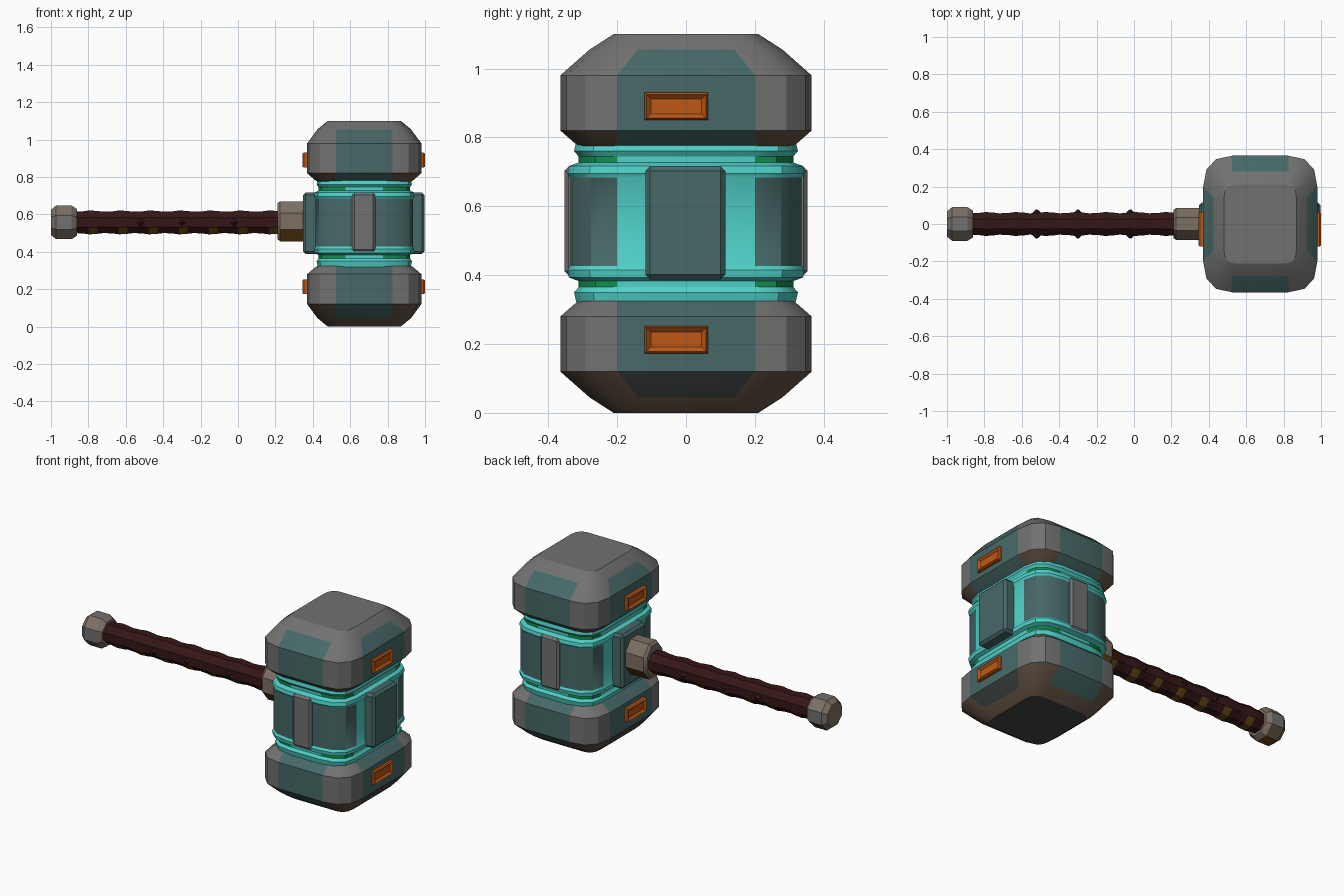
import bpy, bmesh, math
from mathutils import Vector

if "Cube" in bpy.data.objects:
    bpy.data.objects.remove(bpy.data.objects["Cube"])

CX, CZ = 0.675, 0.55          # head centre
COLOURS = {
    "grey_metal": (.165, .165, .165), "teal_panel": (.062, .14, .136),
    "cyan_glow": (.08, .64, .58), "orange": (.51, .095, .008),
    "green": (.006, .27, .075), "dark_leather": (.036, .008, .008),
    "ochre": (.14, .065, .007), "tan_metal": (.2, .16, .125),
    "brown_metal": (.13, .09, .06), "slate": (.055, .064, .062)}
NAMES = list(COLOURS)
MATS = []
for n, c in COLOURS.items():
    m = bpy.data.materials.new(n)
    m.diffuse_color = (*c, 1)
    m.use_nodes = True
    m.node_tree.nodes["Principled BSDF"].inputs["Base Color"].default_value = m.diffuse_color
    MATS.append(m)


def finish(bm, name, smooth=32):
    bmesh.ops.recalc_face_normals(bm, faces=bm.faces)
    me = bpy.data.meshes.new(name)
    bm.to_mesh(me)
    bm.free()
    for m in MATS:
        me.materials.append(m)
    ob = bpy.data.objects.new(name, me)
    bpy.context.collection.objects.link(ob)
    bpy.ops.object.select_all(action='DESELECT')
    ob.select_set(True)
    bpy.context.view_layer.objects.active = ob
    bpy.ops.object.shade_smooth_by_angle(angle=math.radians(smooth))
    return ob


def loft(name, rings, colour):
    """Skin closed rings; colour(i, j) names the colour of band i, side j (j = -1 for ends)."""
    bm = bmesh.new()
    vs = [[bm.verts.new(p) for p in r] for r in rings]
    n = len(rings[0])
    for i in range(len(rings) - 1):
        for j in range(n):
            k = (j + 1) % n
            f = bm.faces.new((vs[i][j], vs[i][k], vs[i + 1][k], vs[i + 1][j]))
            f.material_index = NAMES.index(colour(i, j))
    for i, r in ((0, vs[0]), (len(rings) - 1, vs[-1])):
        bm.faces.new(r).material_index = NAMES.index(colour(i, -1))
    return finish(bm, name)


def head_ring(z, hx, hy, px, py):
    """Rounded rectangle of 16 points; every fourth side (j % 4 == 3) is a flat panel."""
    a, k, b = Vector((hx, py)), Vector((hx, hy)), Vector((px, hy))
    q = [a * (1 - t) ** 2 + k * 2 * t * (1 - t) + b * t * t for t in (0, 1 / 3, 2 / 3, 1)]
    pts = [(p.x, p.y) for p in q] + [(-p.x, p.y) for p in q[::-1]]
    pts += [(-p.x, -p.y) for p in q] + [(p.x, -p.y) for p in q[::-1]]
    return [(CX + x, y, z) for x, y in pts]


def box(name, lo, hi, colour, bevel=.01, recess=None):
    bm = bmesh.new()
    bmesh.ops.create_cube(bm, size=1)
    for v in bm.verts:
        v.co = [(l + h) / 2 + c * (h - l) for l, h, c in zip(lo, hi, v.co)]
    bm.normal_update()
    if recess:                                   # sunken face on the +x or -x side
        f = next(f for f in bm.faces if f.normal.x * recess > .9)
        bmesh.ops.inset_region(bm, faces=[f], thickness=.008)
        for v in f.verts:
            v.co.x += recess * .008
        bmesh.ops.inset_region(bm, faces=[f], thickness=.018)
        for v in f.verts:
            v.co.x -= recess * .012
    elif bevel:
        bmesh.ops.bevel(bm, geom=bm.edges[:], offset=bevel, segments=1, affect='EDGES')
    for f in bm.faces:
        f.material_index = NAMES.index(colour)
    return finish(bm, name)


# striking caps, top and bottom
CAP = [(.225, .25, .31, .15, .20), (.235, .265, .325, .15, .20), (.27, .305, .365, .15, .20),
       (.43, .305, .365, .15, .20), (.505, .25, .28, .15, .14), (.55, .195, .21, .14, .13)]
for s, label in ((1, "top"), (-1, "bottom")):
    def cap_colour(i, j, s=s):
        if j == -1:
            return "grey_metal" if s * (i - 1) > 0 else "slate"
        panel = j % 4 == 3
        if panel and i < 3:
            return "teal_panel"
        if panel and i == 3:
            return "slate" if s < 0 and j in (7, 15) else "teal_panel"
        if (s > 0 and i < 2) or (s < 0 and i >= 3):
            return "brown_metal"
        return "grey_metal"
    loft(label + "_cap", [head_ring(CZ + s * u, *r) for u, *r in CAP], cap_colour)

# glowing core with wrapped corner panels
HALF = [(.25, .245, .315), (.205, .255, .325), (.19, .245, .312), (.172, .245, .312),
        (.162, .265, .340), (.14, .268, .344), (.128, .261, .336)]
prof = [(-u, x, y) for u, x, y in HALF] + [(u, x, y) for u, x, y in HALF[::-1]]


def core_colour(i, j):
    if i == 6 and j not in (7, 15):
        return "teal_panel"
    if i in (2, 10) and j % 4 != 3:
        return "green"
    return "cyan_glow"


loft("glowing_core", [head_ring(CZ + u + .005, x, y, .1, .2) for u, x, y in prof], core_colour)

# grey clasps front and back
for s, label in ((-1, "front"), (1, "back")):
    y0, y1 = sorted((s * .31, s * .353))
    box(label + "_clasp", (.61, y0, .40), (.735, y1, .715), "grey_metal", .012)

# side plates and orange lamps
for s, label in ((1, "right"), (-1, "left")):
    def span(a, b, s=s):
        return sorted((CX - .003 + s * a, CX - .003 + s * b))
    x0, x1 = span(.24, .325)
    box(label + "_plate", (x0, -.118, .388), (x1, .114, .717), "teal_panel", .014)
    x0, x1 = span(.29, .32)
    for z, h in ((.89, "top"), (.213, "bottom")):
        box(f"{label}_{h}_lamp", (x0, -.12, z - .04), (x1, .064, z + .04), "orange", 0, s)


def tube_ring(x, ry, rz, z, n=8):
    """Octagon across x with flats facing up, down, front and back; j = 5 faces down."""
    k = 1 / math.cos(math.pi / n)
    return [(x, ry * k * math.cos(a), z + rz * k * math.sin(a))
            for a in (math.tau * (j + .5) / n for j in range(n))]


# collar
loft("collar", [tube_ring(x, ry, rz, .563) for x, ry, rz in
                ((.21, .075, .095), (.225, .085, .107), (.29, .085, .107), (.36, .085, .107))],
     lambda i, j: "ochre" if j in (4, 5, 6) and i > 0 else "tan_metal")

# wrapped grip, with worn bands underneath
rings, worn = [], []
for k in range(7):
    x = -.88 + k * .16
    for dx, r, w in ((0, .057, 0), (.05, .059, 0), (.085, .064, 1), (.13, .061, 0)):
        if x + dx < .2:
            rings.append(tube_ring(x + dx, r, r, .557))
            worn.append(w)
rings.append(tube_ring(.23, .06, .06, .557))
loft("grip", rings, lambda i, j: "ochre" if i < len(worn) and worn[i] and j in (4, 5, 6)
     else "dark_leather")

# small wrap knots on both sides of the grip
for x in (-.52, -.30, -.02):
    for s in (-1, 1):
        bm = bmesh.new()
        bmesh.ops.create_cone(bm, segments=4, radius1=.03, radius2=.004, depth=.025, cap_ends=True)
        for v in bm.verts:
            v.co = (x + v.co.x, s * (.065 + v.co.z), .557 + v.co.y)
        for f in bm.faces:
            f.material_index = NAMES.index("dark_leather")
        finish(bm, "wrap_knot")


# pommel
def pommel_colour(i, j):
    if j in (4, 5, 6) and i == 1 and j != 4:
        return "ochre" if j == 5 else "brown_metal"
    return "grey_metal" if i == 1 and j in (1, 3, 7) else "tan_metal"


loft("pommel", [tube_ring(x, r, r, .557) for x, r in
                ((-1, .068), (-.972, .09), (-.89, .09), (-.862, .072))], pommel_colour)
